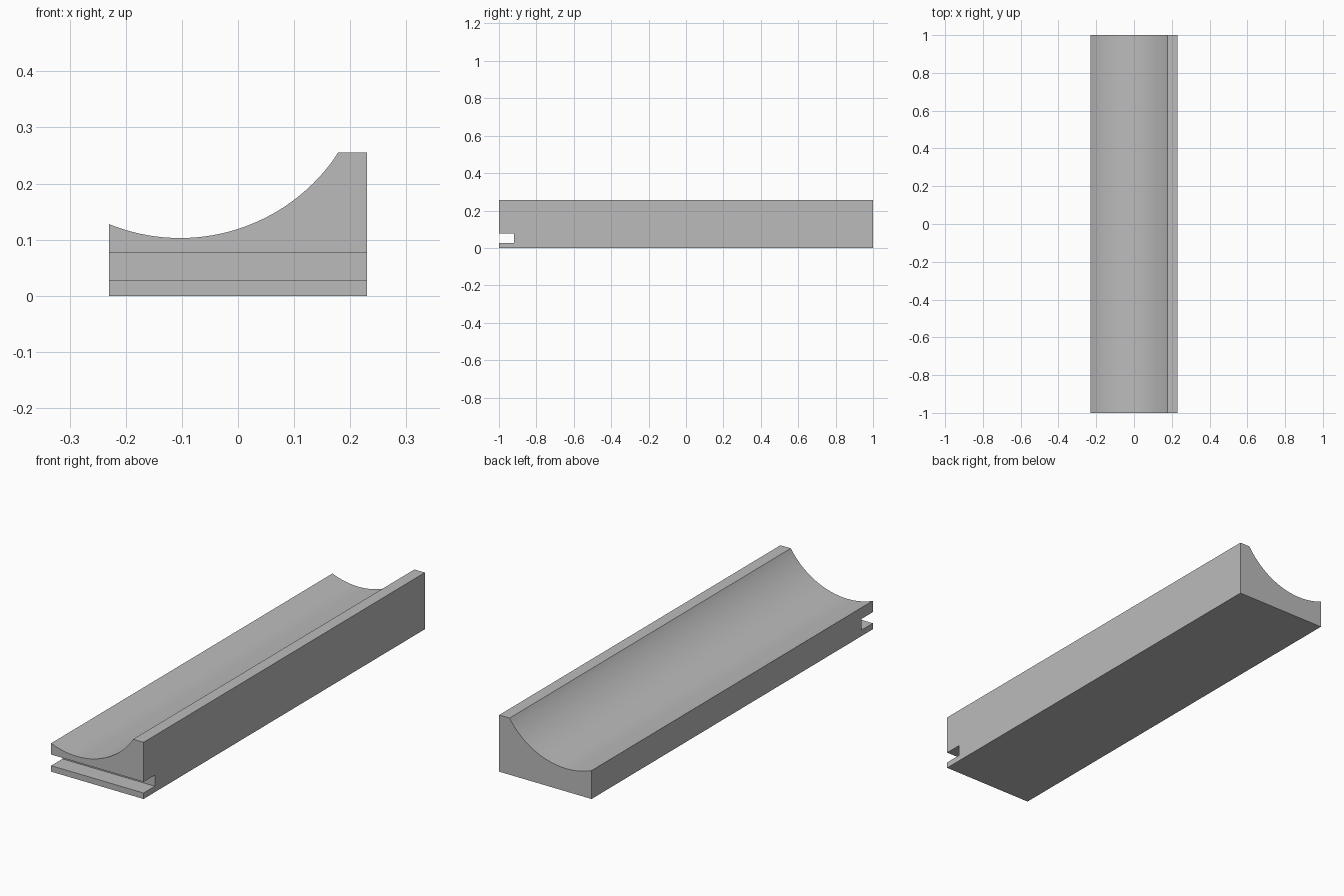
import bpy, bmesh
from math import sin, cos, asin, radians

cube = bpy.data.objects.get("Cube")
if cube:
    bpy.data.objects.remove(cube, do_unlink=True)

# Plain grey material
grey = bpy.data.materials.new("plain grey")
grey.use_nodes = True
colour = (0.5, 0.5, 0.5, 1)
grey.diffuse_color = colour
grey.node_tree.nodes["Principled BSDF"].inputs["Base Color"].default_value = colour


def extrude_profile(name, points, depth_vector):
    """Solid prism from a closed outline swept along a vector."""
    bm = bmesh.new()
    face = bm.faces.new([bm.verts.new(p) for p in points])
    swept = bmesh.ops.extrude_face_region(bm, geom=[face])["geom"]
    verts = [g for g in swept if isinstance(g, bmesh.types.BMVert)]
    bmesh.ops.translate(bm, verts=verts, vec=depth_vector)
    bmesh.ops.recalc_face_normals(bm, faces=bm.faces)
    mesh = bpy.data.meshes.new(name)
    bm.to_mesh(mesh)
    bm.free()
    mesh.materials.append(grey)
    obj = bpy.data.objects.new(name, mesh)
    bpy.context.collection.objects.link(obj)
    return obj


# Trough body: block with a concave cove hollowed into the top
half_width, height, lip_x = 0.23, 0.255, 0.178
centre_x, centre_z, radius = -0.103, 0.44, 0.337
start = asin((-half_width - centre_x) / radius)
end = asin((lip_x - centre_x) / radius)
steps = 32
angles = [start + (end - start) * i / steps for i in range(steps + 1)]
cove = [(centre_x + radius * sin(a), -1, centre_z - radius * cos(a)) for a in angles]
cove[-1] = (lip_x, -1, height)
outline = cove + [(half_width, -1, height), (half_width, -1, 0), (-half_width, -1, 0)]
body = extrude_profile("trough_body", outline, (0, 2, 0))

# Groove across the front end
low, high, back, front = 0.027, 0.077, -0.92, -1.1
groove = [(-0.3, front, low), (-0.3, back, low), (-0.3, back, high), (-0.3, front, high)]
cutter = extrude_profile("groove_cutter", groove, (0.6, 0, 0))
cutter.hide_render = True

cut = body.modifiers.new("groove", "BOOLEAN")
cut.operation = "DIFFERENCE"
cut.solver = "EXACT"
cut.object = cutter
bpy.context.view_layer.objects.active = body
body.select_set(True)
bpy.ops.object.modifier_apply(modifier=cut.name)
bpy.data.objects.remove(cutter, do_unlink=True)

# Smooth cove, crisp edges elsewhere
bpy.ops.object.shade_smooth_by_angle(angle=radians(20))
